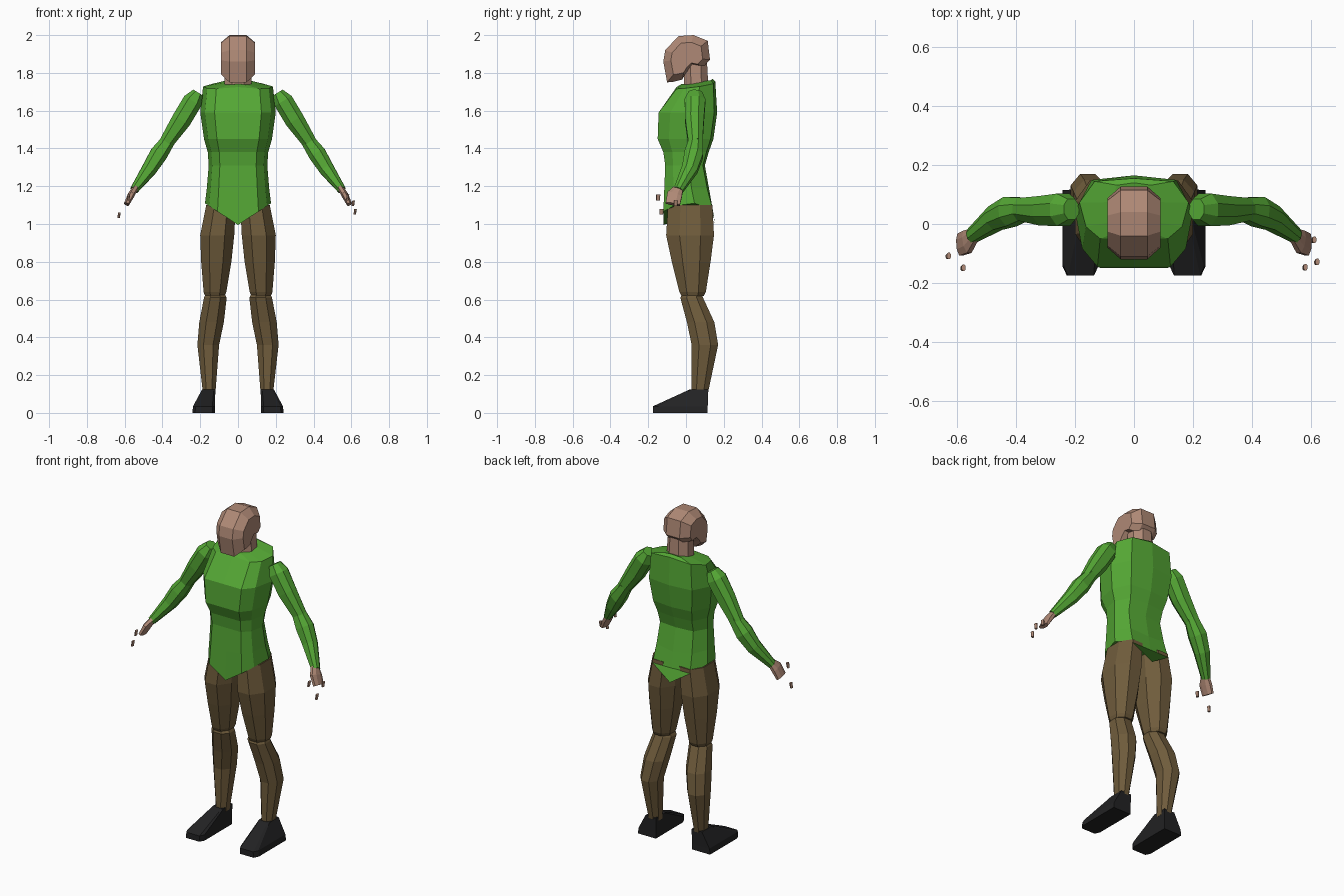
import bpy, bmesh
from mathutils import Vector

cube = bpy.data.objects.get("Cube")
if cube:
    bpy.data.objects.remove(cube, do_unlink=True)


def material(name, rgb):
    m = bpy.data.materials.new(name)
    m.use_nodes = True
    m.diffuse_color = (*rgb, 1)
    m.node_tree.nodes["Principled BSDF"].inputs["Base Color"].default_value = (*rgb, 1)
    return m


GREEN = material("shirt green", (0.09, 0.39, 0.035))
BROWN = material("trouser brown", (0.16, 0.107, 0.045))
SKIN = material("skin", (0.43, 0.25, 0.18))
BLACK = material("boot black", (0.016, 0.016, 0.017))


def loft(name, rings, mat, mirror=False):
    """Skin a series of equal-length point rings and cap both ends."""
    bm = bmesh.new()
    loops = [[bm.verts.new(p) for p in ring] for ring in rings]
    n = len(loops[0])
    for a, b in zip(loops, loops[1:]):
        for i in range(n):
            j = (i + 1) % n
            bm.faces.new((a[i], a[j], b[j], b[i]))
    bm.faces.new(loops[0][::-1])
    bm.faces.new(loops[-1])
    bmesh.ops.recalc_face_normals(bm, faces=bm.faces)
    me = bpy.data.meshes.new(name)
    bm.to_mesh(me)
    bm.free()
    me.materials.append(mat)
    ob = bpy.data.objects.new(name, me)
    bpy.context.collection.objects.link(ob)
    if mirror:
        ob.modifiers.new("Mirror", 'MIRROR').use_mirror_merge = False
    return ob


OCTAGON = [(.28, 0), (.72, 0), (1, .28), (1, .72), (.72, 1), (.28, 1), (0, .72), (0, .28)]
BOX = [(.12, 0), (.88, 0), (1, .1), (1, 1), (0, 1), (0, .1)]


def stack(name, levels, mat, shape=OCTAGON, mirror=True):
    """Levels are z, x range, y range."""
    loft(name, [[(x0 + u * (x1 - x0), y0 + v * (y1 - y0), z) for u, v in shape]
                for z, x0, x1, y0, y1 in levels], mat, mirror)


def limb(name, path, mat):
    """Six-sided tube along points given as x, y, z, depth radius, width radius."""
    pts = [Vector(p[:3]) for p in path]
    rings = []
    for i, p in enumerate(path):
        d = (pts[min(i + 1, len(pts) - 1)] - pts[max(i - 1, 0)]).normalized()
        side = d.cross(Vector((0, 1, 0))).normalized()
        depth = side.cross(d)
        rings.append([pts[i] + depth * p[3] * v + side * p[4] * u
                      for u, v in ((1, .4), (.5, 1), (-.5, 1), (-1, .4), (-1, -.4),
                                   (-.5, -1), (.5, -1), (1, -.4))])
    loft(name, rings, mat, True)


# Shirt body: z, half width, front y, back y, hem droop, rise toward the back
half = [(0, 0), (.62, 0), (.88, .2), (1, .6), (.72, .95), (0, 1)]
section = half + [(-u, v) for u, v in half[-2:0:-1]]
body = [
    (1.11, .175, -.12, .155, .115, 0),
    (1.19, .165, -.115, .125, .02, 0),
    (1.31, .155, -.11, .10, 0, 0),
    (1.38, .16, -.12, .12, 0, 0),
    (1.45, .18, -.15, .145, 0, 0),
    (1.59, .20, -.145, .165, 0, 0),
    (1.71, .185, -.05, .155, -.015, .03),
    (1.73, .08, -.025, .14, -.01, .03),
]
loft("shirt_body", [[(u * w, yf + v * (yb - yf), z - drop * (1 - abs(u)) + rise * v)
                     for u, v in section] for z, w, yf, yb, drop, rise in body], GREEN)

# Neck and head
stack("neck", [(1.70, -.075, .075, -.01, .12), (1.88, -.065, .065, -.01, .11)],
      SKIN, mirror=False)
profile = [(-.11, 1.92), (-.04, 1.995), (.04, 2.0), (.115, 1.97), (.127, 1.87), (.09, 1.83),
           (.04, 1.84), (0, 1.80), (-.02, 1.765), (-.07, 1.752), (-.10, 1.75), (-.12, 1.86)]
loft("head", [[(x, .005 + (y - .005) * s, 1.88 + (z - 1.88) * s) for y, z in profile]
              for x, s in ((-.09, .68), (-.045, 1), (.045, 1), (.09, .68))], SKIN)

# Sleeves, in two overlapping pieces, and hands
limb("upper_sleeve", [
    (.212, .05, 1.695, .035, .03), (.24, .048, 1.65, .055, .052), (.30, .045, 1.55, .05, .052),
    (.38, .05, 1.43, .038, .038)], GREEN)
limb("lower_sleeve", [
    (.36, .055, 1.455, .035, .035), (.42, .042, 1.37, .05, .047), (.47, .02, 1.29, .042, .04),
    (.55, -.04, 1.18, .025, .022)], GREEN)
limb("hand", [
    (.54, -.035, 1.195, .022, .016), (.565, -.06, 1.155, .04, .018),
    (.59, -.07, 1.105, .038, .014)], SKIN)

# Loose fingertips
for i, (x, y, z) in enumerate([(.61, -.055, 1.11), (.62, -.13, 1.065), (.58, -.148, 1.14),
                               (-.63, -.11, 1.047), (-.58, -.15, 1.14)]):
    r = .009
    stack(f"fingertip_{i + 1}", [(z - .015, x - r, x + r * .5, y - r, y + r),
                                 (z + .015, x - r * .5, x + r, y - r, y + r * 1.4)],
          SKIN, mirror=False)

# Trousers
stack("thigh", [
    (.62, .07, .175, -.025, .095), (.64, .062, .182, -.035, .105), (.80, .035, .195, -.075, .13),
    (.94, .02, .20, -.105, .148), (1.10, .012, .168, -.095, .14)], BROWN)
stack("shin", [
    (.10, .12, .185, .03, .115), (.36, .10, .215, .03, .17), (.48, .075, .205, .005, .15),
    (.61, .06, .18, -.03, .09), (.63, .07, .172, -.02, .08)], BROWN)

# Boots
stack("boot", [
    (0, .122, .242, -.175, .115), (.035, .122, .238, -.175, .115),
    (.115, .12, .195, .0, .118), (.125, .12, .19, .02, .118)], BLACK, BOX)
